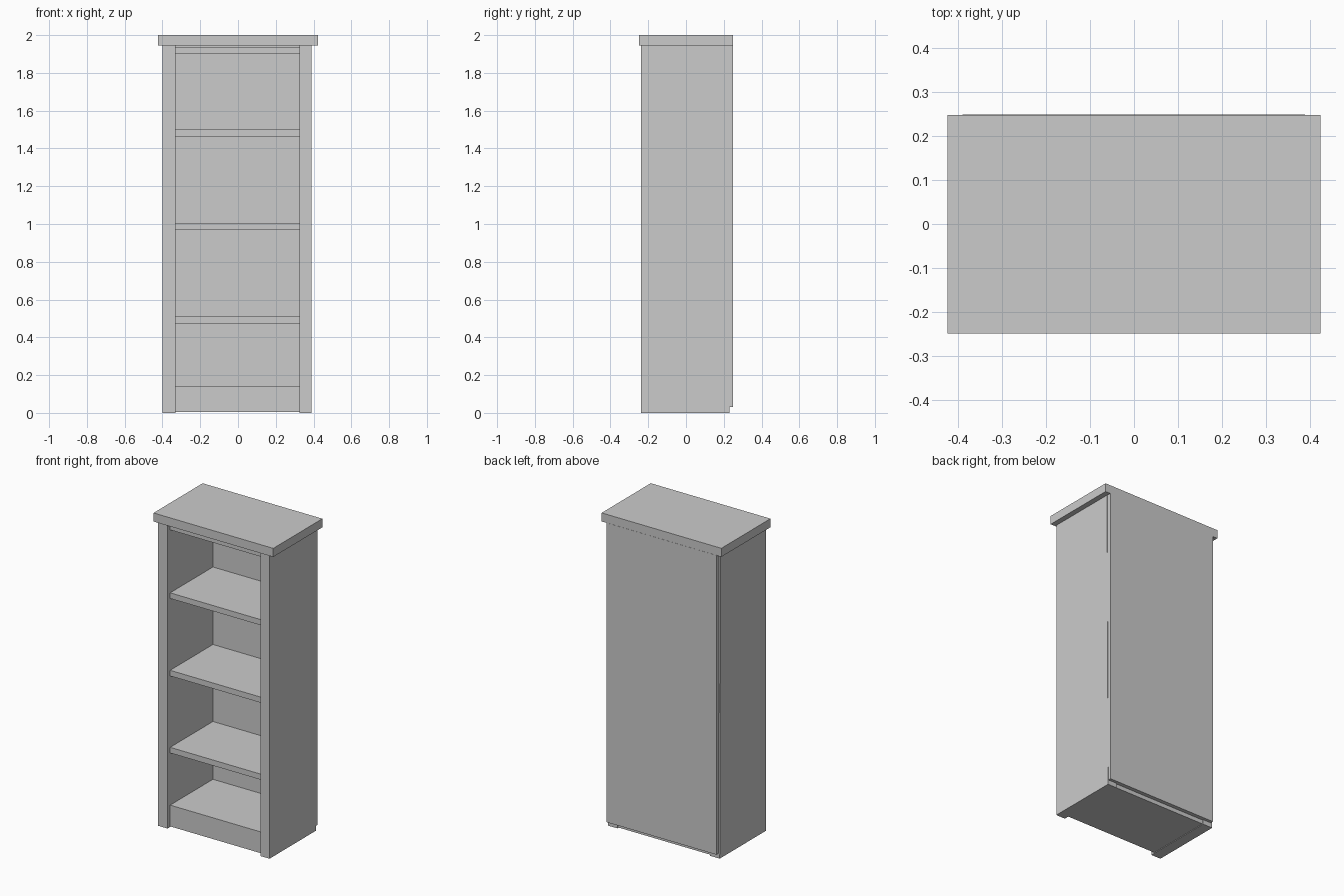
import bpy

if "Cube" in bpy.data.objects:
    bpy.data.objects.remove(bpy.data.objects["Cube"])


def box(name, x0, x1, y0, y1, z0, z1, back_lean=0.0):
    """Box from its bounds; back_lean pulls the top rear edge forward."""
    verts = [(x, y - (back_lean if y == y1 and z == z1 else 0), z)
             for z in (z0, z1) for x, y in ((x0, y0), (x1, y0), (x1, y1), (x0, y1))]
    faces = [(3, 2, 1, 0), (4, 5, 6, 7)]
    faces += [(i, (i + 1) % 4, (i + 1) % 4 + 4, i + 4) for i in range(4)]
    mesh = bpy.data.meshes.new(name)
    mesh.from_pydata(verts, [], faces)
    obj = bpy.data.objects.new(name, mesh)
    bpy.context.collection.objects.link(obj)
    return obj


# Overhanging top board
box("top_board", -0.424, 0.424, -0.249, 0.248, 1.945, 2.0)

# Side panels, rear edge leaning very slightly
box("left_side_panel", -0.40, -0.332, -0.238, 0.23, 0, 1.946, 0.009)
box("right_side_panel", 0.325, 0.39, -0.238, 0.23, 0, 1.946, 0.009)

# Back panel, raised a little off the floor
box("back_panel", -0.39, 0.388, 0.221, 0.249, 0.03, 1.946)

# Thick base and the shelves, set back from the side panels
box("base", -0.335, 0.328, -0.212, 0.224, 0.004, 0.14)
for i, z in enumerate((0.474, 0.967, 1.463, 1.902)):
    box(f"shelf_{i + 1}", -0.335, 0.328, -0.212, 0.224, z, z + 0.036)
